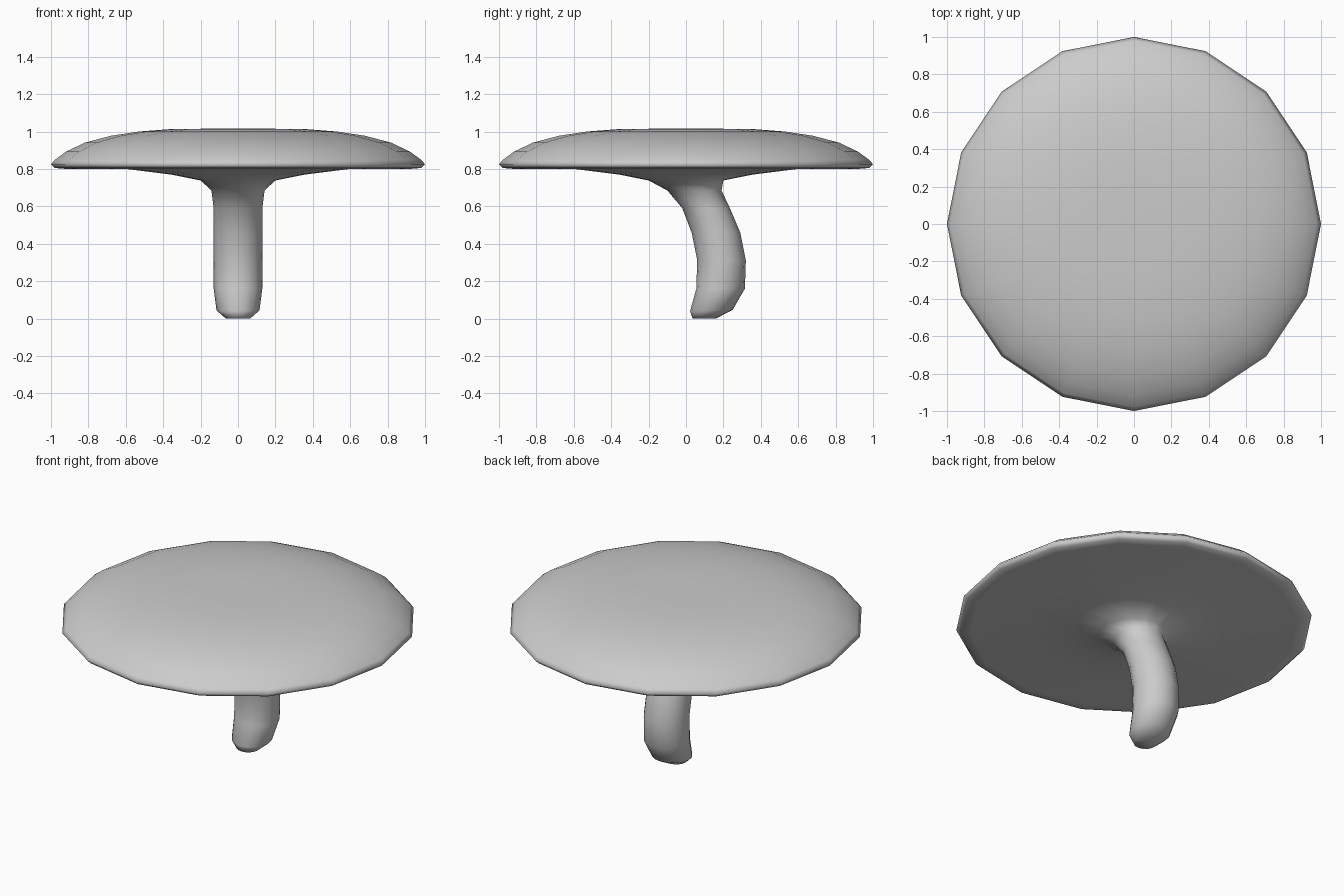
import bpy, bmesh, math

if "Cube" in bpy.data.objects:
    bpy.data.objects.remove(bpy.data.objects["Cube"])

SIDES = 16

# Cap profile from the crown outwards and under the rim: (radius, z)
cap = [(0.18, 1.015), (0.36, 1.013), (0.53, 1.0), (0.68, 0.977), (0.82, 0.94),
       (0.92, 0.892), (0.98, 0.848), (1.0, 0.825), (0.98, 0.805), (0.92, 0.80),
       (0.60, 0.80), (0.36, 0.77), (0.20, 0.738)]

# Curved stem cross-sections: front y, front z, back y, back z, half width in x
stem = [(-0.10, 0.685, 0.19, 0.685, 0.142), (-0.02, 0.59, 0.235, 0.59, 0.13),
        (0.03, 0.46, 0.29, 0.46, 0.13), (0.06, 0.31, 0.32, 0.31, 0.13),
        (0.055, 0.16, 0.315, 0.16, 0.13), (0.022, 0.04, 0.25, 0.047, 0.115),
        (0.035, 0.0, 0.16, 0.0, 0.065)]

sections = [(-r, z, r, z, r) for r, z in cap] + stem


def add_ring(bm, front_y, front_z, back_y, back_z, half_width):
    ring = []
    for i in range(SIDES):
        a = 2 * math.pi * i / SIDES
        t = (1 + math.sin(a)) / 2
        ring.append(bm.verts.new((half_width * math.cos(a),
                                  front_y + (back_y - front_y) * t,
                                  front_z + (back_z - front_z) * t)))
    return ring


# Loft cap and stem as one continuous skin
bm = bmesh.new()
rings = [add_ring(bm, *s) for s in sections]
for a, b in zip(rings, rings[1:]):
    for i in range(SIDES):
        j = (i + 1) % SIDES
        bm.faces.new((a[i], b[i], b[j], a[j]))

# Close the crown and the foot
bm.faces.new(rings[0])
bm.faces.new(rings[-1][::-1])
bmesh.ops.recalc_face_normals(bm, faces=bm.faces)
for f in bm.faces:
    f.smooth = True

mesh = bpy.data.meshes.new("mushroom_cap_and_stem")
bm.to_mesh(mesh)
bm.free()
obj = bpy.data.objects.new("mushroom_cap_and_stem", mesh)
bpy.context.collection.objects.link(obj)
